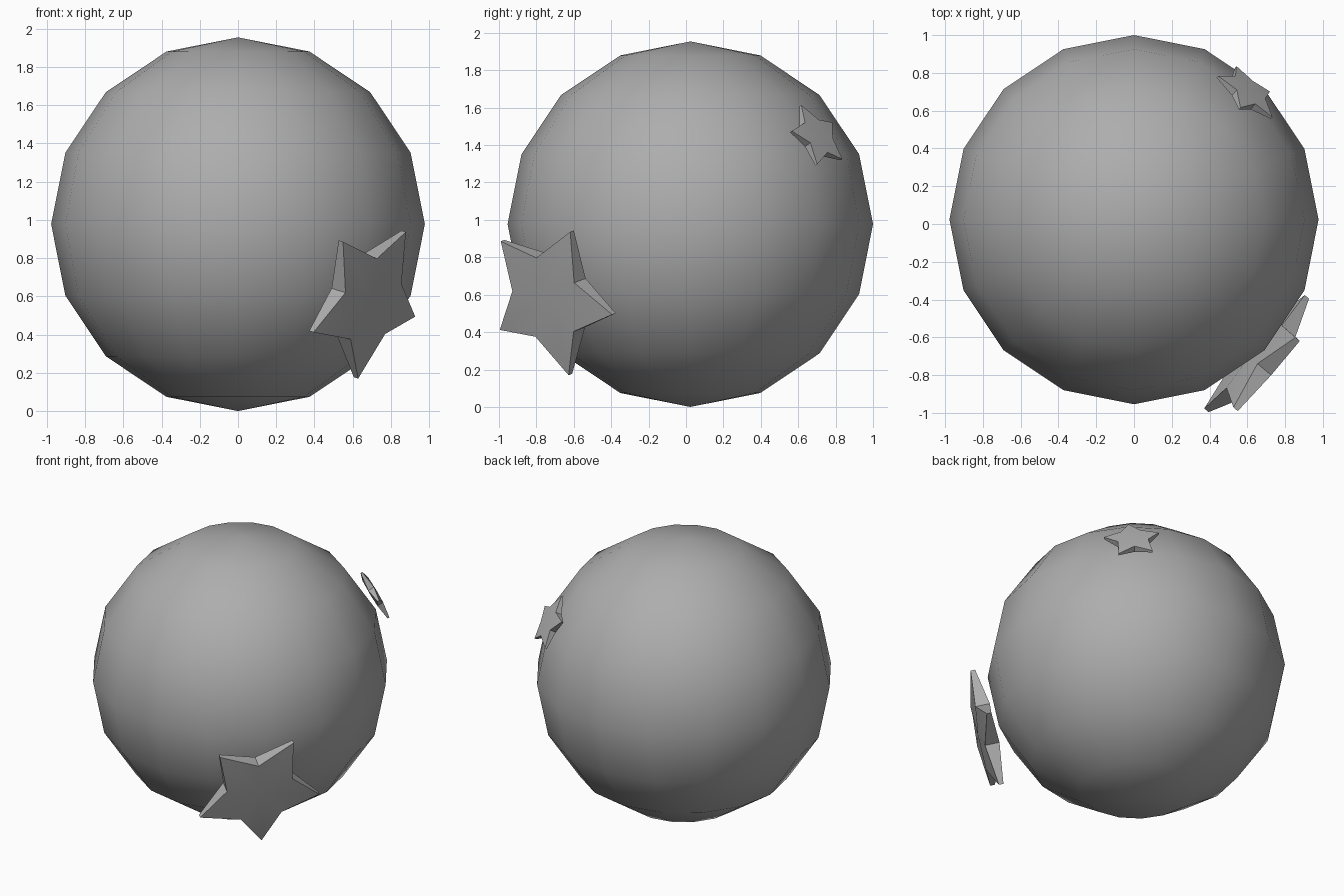
import bpy, bmesh, math
from mathutils import Vector

if "Cube" in bpy.data.objects:
    bpy.data.objects.remove(bpy.data.objects["Cube"])

# Mid-grey surface shared by all parts
grey = bpy.data.materials.new("mid_grey")
grey.diffuse_color = (0.42, 0.42, 0.42, 1)
grey.use_nodes = True
grey.node_tree.nodes["Principled BSDF"].inputs["Base Color"].default_value = grey.diffuse_color

# Large smooth ball: 16 segments, 8 rings
bpy.ops.mesh.primitive_uv_sphere_add(segments=16, ring_count=8, radius=0.977,
                                     location=(0, 0.023, 0.977))
ball = bpy.context.object
ball.name = "ball"
ball.data.materials.append(grey)
bpy.ops.object.shade_smooth()


def add_star(name, centre, normal, tip_dir, radius):
    """Five-pointed star, thick in the middle and thin at the tips."""
    n = Vector(normal).normalized()
    u = Vector(tip_dir)
    u = (u - n * u.dot(n)).normalized()
    v = n.cross(u)
    c = Vector(centre)
    bm = bmesh.new()
    rims, hubs = [], []
    for side in (1, -1):
        ring = []
        for i in range(10):
            r, h = (0.55, 0.115) if i % 2 else (1.0, 0.036)
            a = i * math.pi / 5
            p = c + radius * (r * (math.cos(a) * u + math.sin(a) * v) + side * h * n)
            ring.append(bm.verts.new(p))
        rims.append(ring)
        hubs.append(bm.verts.new(c + side * 0.13 * radius * n))
    front, back = rims
    for i in range(10):
        j = (i + 1) % 10
        bm.faces.new((hubs[0], front[i], front[j]))
        bm.faces.new((hubs[1], back[j], back[i]))
        bm.faces.new((front[j], front[i], back[i], back[j]))
    bmesh.ops.recalc_face_normals(bm, faces=bm.faces)
    mesh = bpy.data.meshes.new(name)
    bm.to_mesh(mesh)
    bm.free()
    mesh.materials.append(grey)
    star = bpy.data.objects.new(name, mesh)
    bpy.context.collection.objects.link(star)
    # Soft faces, crisp outline
    bpy.ops.object.select_all(action='DESELECT')
    star.select_set(True)
    bpy.context.view_layer.objects.active = star
    bpy.ops.object.shade_smooth_by_angle(angle=math.radians(30))


# Large star low on the front right, small star high on the back right
add_star("large_star", (0.664, -0.716, 0.583), (0.743, -0.626, -0.235),
         (-0.044, 0.094, -0.403), 0.424)
add_star("small_star", (0.597, 0.696, 1.443), (0.58, 0.668, 0.465),
         (-0.038, -0.085, 0.167), 0.191)
